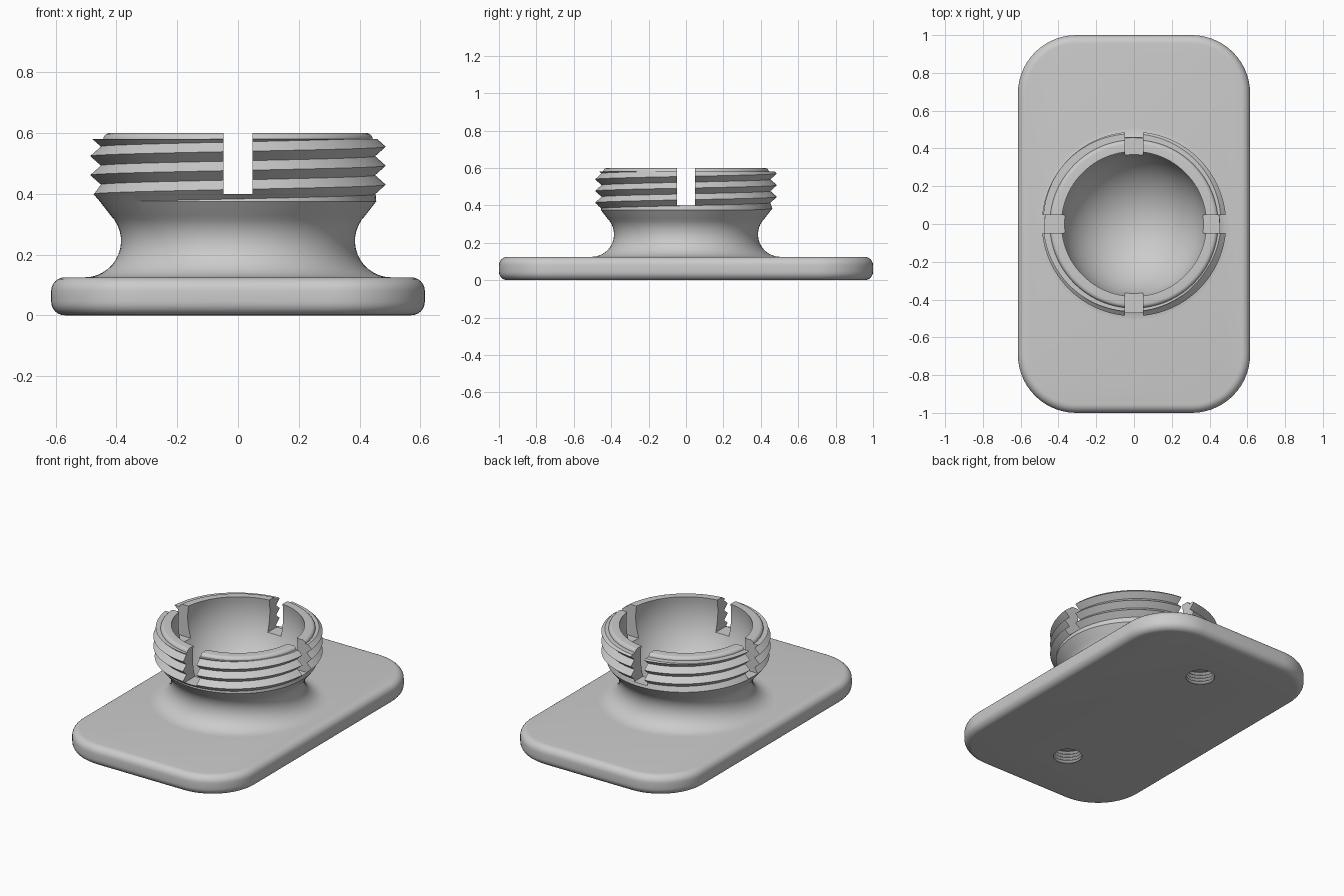
import bpy, bmesh
from math import sin, cos, pi, radians

if "Cube" in bpy.data.objects:
    bpy.data.objects.remove(bpy.data.objects["Cube"])

grey = bpy.data.materials.new("plain grey")
grey.use_nodes = True
grey.diffuse_color = (0.6, 0.6, 0.6, 1)
grey.node_tree.nodes["Principled BSDF"].inputs["Base Color"].default_value = (0.6, 0.6, 0.6, 1)


def make_object(name, bm):
    bmesh.ops.recalc_face_normals(bm, faces=bm.faces)
    mesh = bpy.data.meshes.new(name)
    bm.to_mesh(mesh)
    bm.free()
    mesh.materials.append(grey)
    obj = bpy.data.objects.new(name, mesh)
    bpy.context.collection.objects.link(obj)
    return obj


def lathe(name, profile_at, segments):
    """Skin a profile around z; the profile may change with the angle."""
    bm = bmesh.new()
    columns = []
    for i in range(segments + 1):
        a = 2 * pi * i / segments
        columns.append([bm.verts.new((r * cos(a), r * sin(a), z)) for r, z in profile_at(a)])
    for left, right in zip(columns, columns[1:]):
        for k in range(len(left) - 1):
            bm.faces.new((left[k], right[k], right[k + 1], left[k + 1]))
    bmesh.ops.remove_doubles(bm, verts=bm.verts, dist=0.0001)
    return make_object(name, bm)


def box(name, size, centre):
    bm = bmesh.new()
    bmesh.ops.create_cube(bm, size=1)
    bmesh.ops.scale(bm, vec=size, verts=bm.verts)
    bmesh.ops.translate(bm, vec=centre, verts=bm.verts)
    return make_object(name, bm)


def cut(target, cutter):
    cutter.hide_render = True
    mod = target.modifiers.new("cut", "BOOLEAN")
    mod.operation = "DIFFERENCE"
    mod.solver = "EXACT"
    mod.object = cutter
    bpy.context.view_layer.objects.active = target
    bpy.ops.object.modifier_apply(modifier=mod.name)
    bpy.data.objects.remove(cutter)


def smooth(obj, degrees):
    bpy.ops.object.select_all(action="DESELECT")
    obj.select_set(True)
    bpy.context.view_layer.objects.active = obj
    bpy.ops.object.shade_smooth_by_angle(angle=radians(degrees))


# Base plate: rounded corners, then rounded rims
THICK = 0.125
bm = bmesh.new()
bmesh.ops.create_cube(bm, size=1)
bmesh.ops.scale(bm, vec=(1.23, 2, THICK), verts=bm.verts)
bmesh.ops.translate(bm, vec=(0, 0, THICK / 2), verts=bm.verts)
uprights = [e for e in bm.edges if abs(e.verts[0].co.z - e.verts[1].co.z) > 0.1]
bmesh.ops.bevel(bm, geom=uprights, offset=0.31, segments=14, profile=0.5, affect="EDGES")
rims = [e for e in bm.edges if abs(e.verts[0].co.z - e.verts[1].co.z) < 0.01]
bmesh.ops.bevel(bm, geom=rims, offset=0.045, segments=6, profile=0.5, affect="EDGES")
base_plate = make_object("base_plate", bm)

# Two blind threaded screw holes in the underside
def hole_profile(a):
    ridges = [(0.097 if k % 2 else 0.083, k * 0.01) for k in range(-1, 10)]
    return [(0, -0.01)] + ridges + [(0, 0.09)]


for side in (-1, 1):
    drill = lathe("hole_cutter", hole_profile, 48)
    drill.location.y = side * 0.6
    bpy.context.view_layer.update()
    cut(base_plate, drill)
smooth(base_plate, 30)

# Socket collar: flared neck, helical thread, rounded lip and spherical cup
PITCH, CREST, DEPTH = 0.0625, 0.488, 0.035
LOW, HIGH, FIRST = 0.375, 0.58, 0.555
CUP_Z, CUP_R, TOP = 0.53, 0.39, 0.6


def collar_profile(a):
    points = [(0, 0.06), (0.505, 0.06)]
    for i in range(15):
        t = radians(270 - 135 * i / 14)
        points.append((0.505 + 0.12 * cos(t), 0.245 + 0.12 * sin(t)))
    start = FIRST + PITCH * a / (2 * pi)
    for k in range(-9, 3):
        z = min(max(start + k * PITCH / 2, LOW), HIGH)
        turn = (z - start) / PITCH
        r = CREST - DEPTH * abs(2 * (turn - round(turn)))
        points.append((min(r, 0.455 + (z - LOW) * 0.85), z))
    for i in range(6):
        t = radians(90 * i / 5)
        points.append((0.424 + 0.022 * cos(t), HIGH + (TOP - HIGH) * sin(t)))
    for i in range(25):
        t = radians(10.34 - 100.34 * i / 24)
        points.append((CUP_R * cos(t), CUP_Z + CUP_R * sin(t)))
    return points


collar = lathe("socket_collar", collar_profile, 96)

# Four slots through the collar wall
for size in ((1.4, 0.094, 0.4), (0.094, 1.4, 0.4)):
    cut(collar, box("slot_cutter", size, (0, 0, 0.6)))
smooth(collar, 30)
